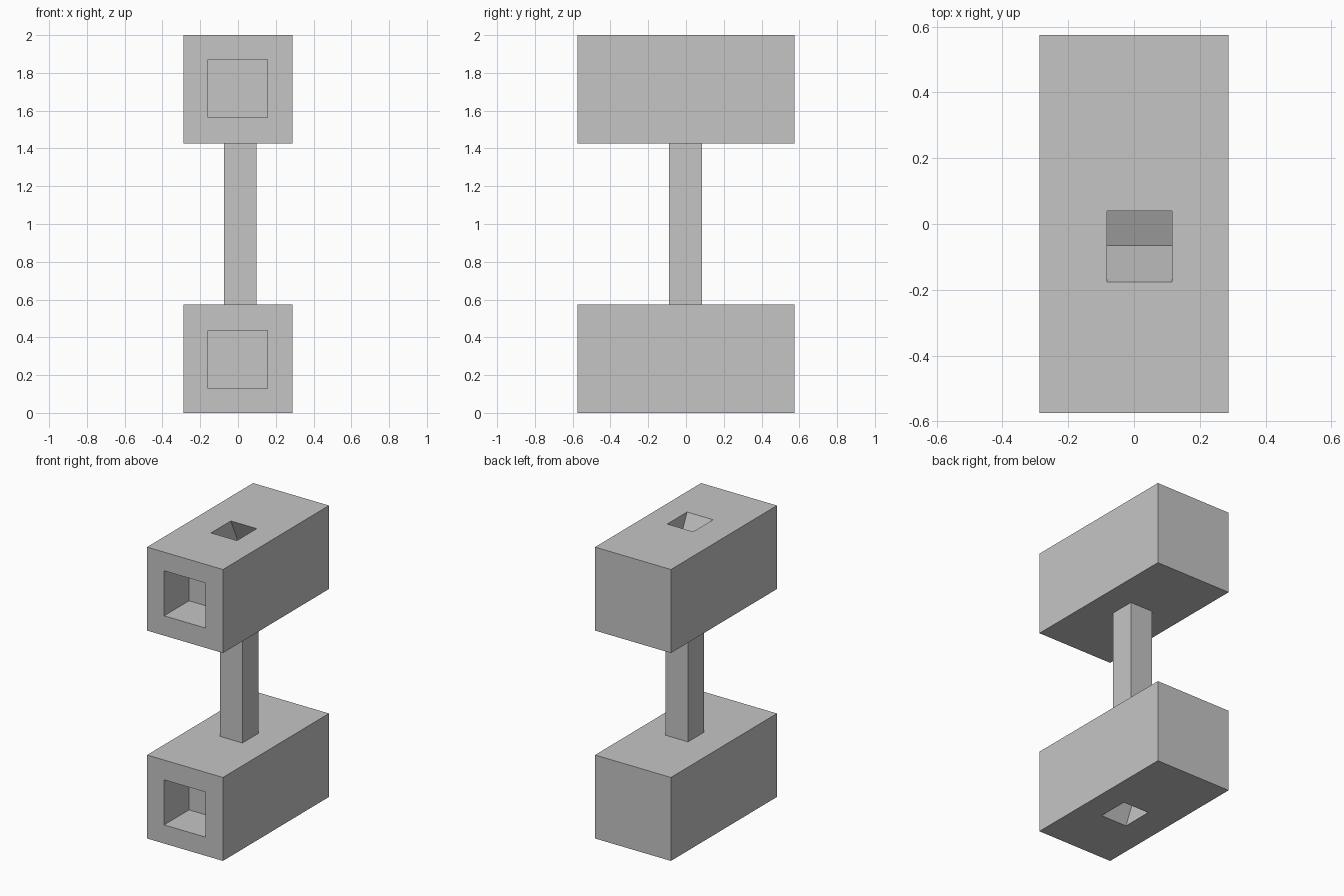
import bpy
from math import radians, sin, cos
from mathutils import Matrix, Vector

old = bpy.data.objects.get("Cube")
if old:
    bpy.data.objects.remove(old, do_unlink=True)

GREY = (0.56, 0.56, 0.56, 1)
grey = bpy.data.materials.new("plain grey")
grey.use_nodes = True
grey.diffuse_color = GREY
grey.node_tree.nodes["Principled BSDF"].inputs["Base Color"].default_value = GREY


def box(name, low, high):
    """Box between two opposite corners."""
    low, high = Vector(low), Vector(high)
    bpy.ops.mesh.primitive_cube_add(size=1)
    ob = bpy.context.object
    ob.name = name
    ob.data.transform(Matrix.Translation((low + high) / 2) @ Matrix.Diagonal((*(high - low), 1)))
    ob.data.materials.append(grey)
    return ob


def cut(target, cutter):
    mod = target.modifiers.new(cutter.name, 'BOOLEAN')
    mod.operation = 'DIFFERENCE'
    mod.solver = 'EXACT'
    mod.object = cutter
    cutter.hide_render = True
    cutter.hide_set(True)


TILT = radians(25)
DEPTH = 0.26      # slanted shaft length along its front wall
WIDTH = 0.195     # shaft thickness


def block(name, mirrored):
    """Block with a square front pocket and a slanted shaft in its outer face."""
    body = box(name, (-0.288, -0.575, 1.427), (0.288, 0.575, 2))
    pocket = box(name + "_pocket_cutter", (-0.158, -0.7, 1.563), (0.155, -0.305, 1.872))
    # shaft leans toward the back as it goes in; its front wall meets the rim
    shaft = box(name + "_shaft_cutter", (-0.082, 0, -DEPTH), (0.115, WIDTH, 0.2))
    shaft.data.transform(Matrix.Translation((0, -0.176, 2)) @ Matrix.Rotation(TILT, 4, 'X'))
    if mirrored:
        flip = Matrix.Translation((0, 0, 2)) @ Matrix.Scale(-1, 4, (0, 0, 1))
        for ob in (body, pocket, shaft):
            ob.data.transform(flip)
            ob.data.flip_normals()
    cut(body, pocket)
    cut(body, shaft)


block("upper_block", False)
block("lower_block", True)

# Post joining the two blocks
box("post", (-0.075, -0.09, 0.573), (0.097, 0.085, 1.427))
